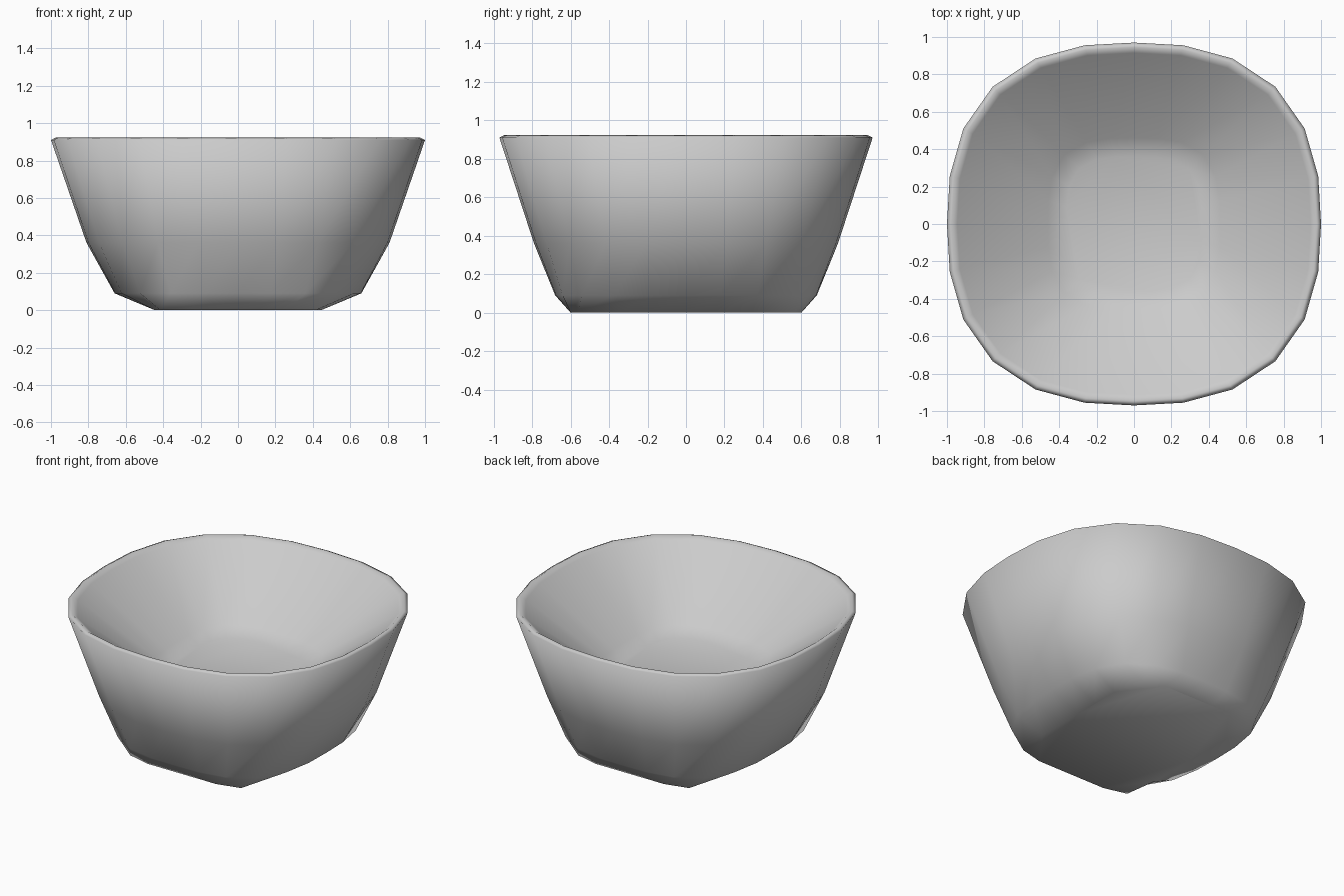
import bpy, bmesh, math

if "Cube" in bpy.data.objects:
    bpy.data.objects.remove(bpy.data.objects["Cube"])

SIDES = 24

# Each ring: half width x, half depth y, height, squareness exponent
RINGS = [
    (0.445, 0.60, 0.00, 10.0),   # foot
    (0.66, 0.68, 0.09, 3.0),     # lower shoulder
    (0.81, 0.79, 0.36, 2.55),    # belly
    (1.00, 0.97, 0.91, 2.48),    # outer rim
    (0.975, 0.945, 0.922, 2.48), # rim top
    (0.945, 0.915, 0.90, 2.48),  # inner rim
    (0.46, 0.46, 0.54, 3.2),     # inner wall foot
    (0.36, 0.36, 0.50, 3.5),     # inner floor
]


def ring(bm, a, b, z, n):
    verts = []
    for i in range(SIDES):
        t = 2 * math.pi * i / SIDES
        c, s = math.cos(t), math.sin(t)
        r = (abs(c) ** n + abs(s) ** n) ** (-1 / n)
        verts.append(bm.verts.new((a * r * c, b * r * s, z)))
    return verts


# Squared bowl lofted through the rings
bm = bmesh.new()
loops = [ring(bm, *r) for r in RINGS]
for lo, hi in zip(loops, loops[1:]):
    for i in range(SIDES):
        j = (i + 1) % SIDES
        bm.faces.new((lo[i], lo[j], hi[j], hi[i]))

# Underside and inner floor caps
bm.faces.new(list(reversed(loops[0])))
bm.faces.new(loops[-1])
bmesh.ops.recalc_face_normals(bm, faces=bm.faces[:])
for f in bm.faces:
    f.smooth = True

mesh = bpy.data.meshes.new("bowl")
bm.to_mesh(mesh)
bm.free()
bowl = bpy.data.objects.new("bowl", mesh)
bpy.context.collection.objects.link(bowl)
